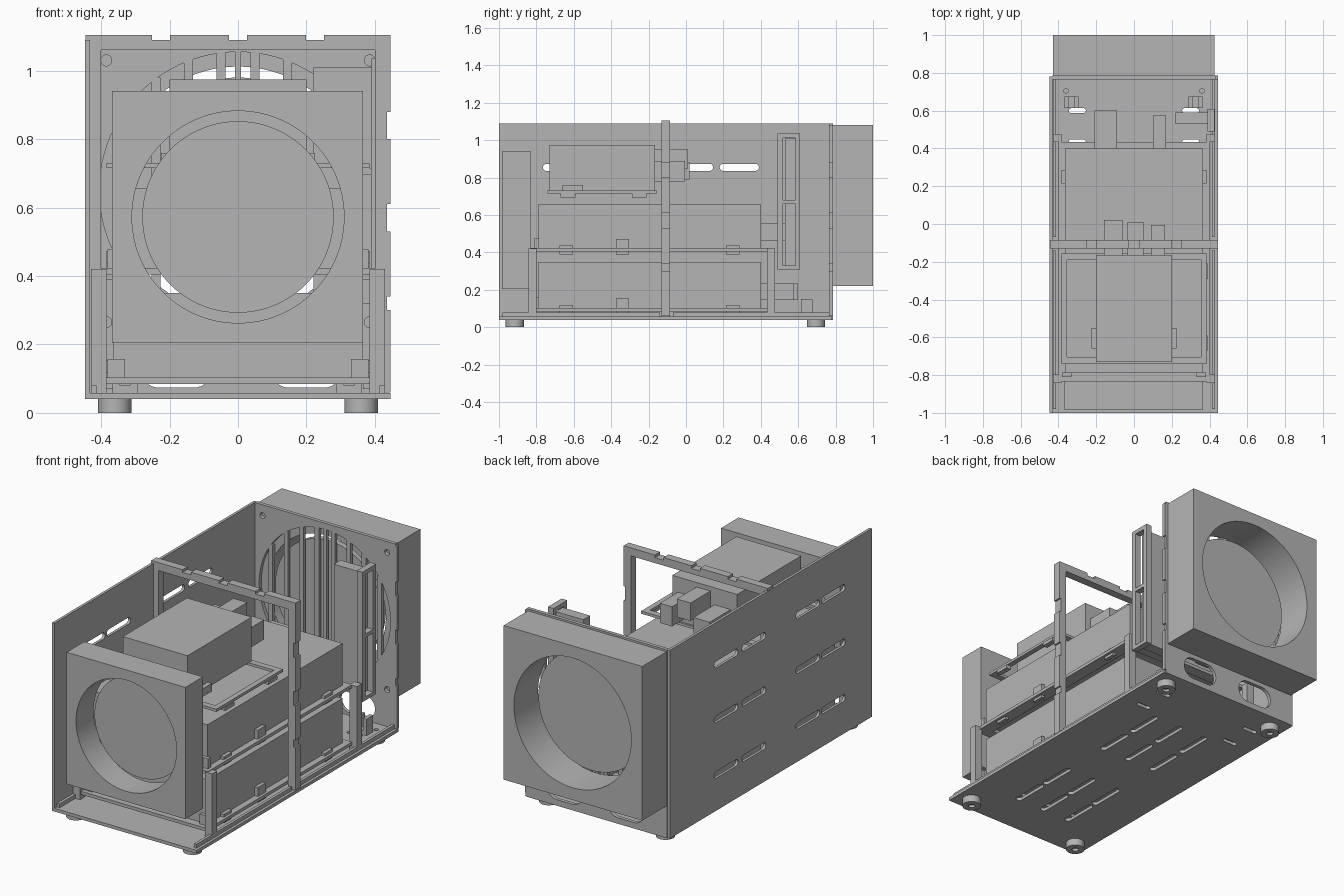
import bpy, bmesh, math
from mathutils import Matrix, Vector

cube = bpy.data.objects.get("Cube")
if cube:
    bpy.data.objects.remove(cube, do_unlink=True)

grey = bpy.data.materials.new("plain_grey")
grey.use_nodes = True
grey.diffuse_color = (0.46, 0.46, 0.46, 1)
grey.node_tree.nodes["Principled BSDF"].inputs["Base Color"].default_value = grey.diffuse_color


def add_box(bm, x, y, z):
    size = Matrix.Diagonal((x[1] - x[0], y[1] - y[0], z[1] - z[0], 1))
    mid = Vector((sum(x), sum(y), sum(z))) / 2
    bmesh.ops.create_cube(bm, size=1, matrix=Matrix.Translation(mid) @ size)


def finish(name, bm):
    bmesh.ops.recalc_face_normals(bm, faces=bm.faces)
    mesh = bpy.data.meshes.new(name)
    bm.to_mesh(mesh)
    bm.free()
    mesh.materials.append(grey)
    ob = bpy.data.objects.new(name, mesh)
    bpy.context.scene.collection.objects.link(ob)
    return ob


def box(name, x, y, z):
    bm = bmesh.new()
    add_box(bm, x, y, z)
    return finish(name, bm)


def boxes(name, parts):
    bm = bmesh.new()
    for part in parts:
        add_box(bm, *part)
    return finish(name, bm)


def add_slot(bm, axis, center, length, radius, along, depth, n=12):
    """Prism with rounded ends, pushed through along one axis."""
    normal = Vector([float(i == axis) for i in range(3)])
    u = Vector([float(i == along) for i in range(3)])
    v = normal.cross(u)
    half = max(length / 2 - radius, 0)
    ring = []
    for i in range(2 * n):
        a = math.pi * (i + 0.5) / n
        c = math.cos(a)
        shift = half if c > 0 else -half
        ring.append(Vector(center) + u * (c * radius + shift) + v * math.sin(a) * radius)
    low = [bm.verts.new(p - normal * depth / 2) for p in ring]
    high = [bm.verts.new(p + normal * depth / 2) for p in ring]
    bm.faces.new(low)
    bm.faces.new(high)
    for i in range(2 * n):
        j = (i + 1) % (2 * n)
        bm.faces.new((low[i], low[j], high[j], high[i]))


def cut(ob, bm):
    """Subtract the cutter mesh and keep only the result."""
    cutter = finish("cutter", bm)
    cutter.hide_render = True
    mod = ob.modifiers.new("cut", "BOOLEAN")
    mod.operation, mod.solver, mod.object = "DIFFERENCE", "EXACT", cutter
    bpy.context.view_layer.update()
    graph = bpy.context.evaluated_depsgraph_get()
    result = bpy.data.meshes.new_from_object(ob.evaluated_get(graph))
    ob.modifiers.clear()
    ob.data = result
    bpy.data.objects.remove(cutter, do_unlink=True)


def smooth(ob):
    bpy.ops.object.select_all(action="DESELECT")
    bpy.context.view_layer.objects.active = ob
    ob.select_set(True)
    bpy.ops.object.shade_smooth_by_angle(angle=math.radians(30))


def disc(name, center, radius, depth, axis):
    bm = bmesh.new()
    add_slot(bm, axis, center, 0, radius, (axis + 1) % 3, depth, 32)
    ob = finish(name, bm)
    smooth(ob)
    return ob


def fan(name, x, y, z, radius, hub_radius, hub_y):
    frame = box(name + "_frame", x, y, z)
    center = (0, sum(y) / 2, sum(z) / 2)
    bm = bmesh.new()
    add_slot(bm, 1, center, 0, radius, 0, 1, 40)
    cut(frame, bm)
    smooth(frame)
    disc(name + "_rotor", (0, hub_y, center[2]), hub_radius, 0.03, 1)


VENT_Y = (-0.66, -0.435, 0.04, 0.285)

# Floor plate with vents, rim strips and feet
floor = box("floor_plate", (-0.445, 0.445), (-1, 0.78), (0.04, 0.058))
bm = bmesh.new()
for y in VENT_Y:
    for x in (-0.17, 0, 0.17):
        add_slot(bm, 2, (x, y, 0.05), 0.21, 0.018, 1, 0.2)
for x in (-0.3, 0.3):
    for y in (0.435, 0.6):
        add_slot(bm, 2, (x, y, 0.05), 0.09, 0.013, 0, 0.2)
    add_slot(bm, 2, (x * 1.2, 0.705, 0.05), 0, 0.012, 0, 0.2)
cut(floor, bm)
boxes("floor_rim", [((x - 0.008, x + 0.008), y, (0.058, 0.08))
                    for x in (-0.422, 0.422) for y in ((-0.98, -0.14), (-0.07, 0.77))])
for sx in (-1, 1):
    for y in (-0.915, 0.695):
        foot = disc("foot", (sx * 0.36, y, 0.02), 0.049, 0.04, 2)
        bm = bmesh.new()
        add_slot(bm, 2, (sx * 0.36, y, 0), 0, 0.018, 0, 0.03)
        cut(foot, bm)

# Closed side panel with vents
side = box("side_panel", (-0.447, -0.432), (-1, 0.78), (0.04, 1.09))
bm = bmesh.new()
for y in VENT_Y:
    for z in (0.24, 0.55, 0.855):
        add_slot(bm, 0, (-0.44, y, z), 0.21, 0.019, 1, 0.2)
cut(side, bm)

# Back panel with grille, cable openings and edge tabs
back = box("back_panel", (-0.432, 0.435), (0.765, 0.785), (0.04, 1.09))
bm = bmesh.new()
add_slot(bm, 1, (0, 0.775, 0.65), 0, 0.405, 0, 0.2, 40)
for x in (-0.18, 0.2):
    add_slot(bm, 1, (x, 0.775, 0.135), 0.22, 0.062, 0, 0.2)
for x in (-0.385, 0.385):
    for z in (0.265, 1.03):
        add_slot(bm, 1, (x, 0.775, z), 0, 0.016, 0, 0.2)
cut(back, bm)
bars = []
for x in (-0.335, -0.24, -0.145, -0.05, 0, 0.05, 0.145, 0.24, 0.335):
    h = math.sqrt(0.405 ** 2 - x * x) + 0.004
    w = 0.013 if x else 0.009
    bars.append(((x - w, x + w), (0.766, 0.784), (0.65 - h, 0.65 + h)))
boxes("back_grille", bars)
boxes("back_tabs", [((0.435, 0.445), (0.765, 0.785), z)
                    for z in ((0.06, 0.3), (0.34, 0.53), (0.61, 0.8), (0.88, 1.08))])

# Fans
fan("rear_fan", (-0.43, 0.425), (0.786, 1), (0.22, 1.08), 0.362, 0.33, 0.815)
fan("front_fan", (-0.368, 0.365), (-0.985, -0.83), (0.205, 0.94), 0.31, 0.28, -0.85)

# Middle frame with notched top bar
frame = boxes("middle_frame", [
    ((-0.445, 0.445), (-0.13, -0.085), (1.06, 1.105)),
    ((-0.435, -0.4), (-0.13, -0.085), (0.058, 1.062)),
    ((0.4, 0.435), (-0.13, -0.085), (0.058, 1.062))])
bm = bmesh.new()
for x in (-0.225, 0, 0.225):
    add_box(bm, (x - 0.026, x + 0.026), (-0.2, 0), (1.09, 1.2))
cut(frame, bm)
boxes("frame_tabs", [((s * 0.44 - 0.005, s * 0.44 + 0.005), (-0.13, -0.085), z)
                     for s in (-1, 1)
                     for z in ((0.06, 0.3), (0.34, 0.53), (0.61, 0.8), (0.88, 1.065))])

# Corner posts that carry the trays
for sx in (-1, 1):
    for y in (-0.82, 0.455):
        xs = sorted((sx * 0.385, sx * 0.43))
        box("tray_post", xs, (y - 0.022, y + 0.022), (0.058, 0.42))

# Two drive units on trays, with side clips and rear plugs
for level, low, top in (("lower", 0.085, 0.35), ("upper", 0.405, 0.657)):
    floor_z = low + 0.018
    box(level + "_drive", (-0.365, 0.365), (-0.79, 0.4), (floor_z, top))
    rails = [((-0.4, 0.4), (-0.835, -0.77), (low, floor_z)),
             ((-0.4, 0.4), (0.37, 0.435), (low, floor_z))]
    clips = []
    for sx in (-1, 1):
        rails.append((sorted((sx * 0.33, sx * 0.4)), (-0.77, 0.37), (low, floor_z)))
        for y in (-0.64, -0.34, 0.25):
            tall = 0.05 if y == -0.34 else 0.015
            clips.append((sorted((sx * 0.365, sx * 0.385)), (y - 0.035, y + 0.035),
                          (low - 0.015, floor_z + tall)))
        clips.append((sorted((sx * 0.33, sx * 0.382)), (-0.81, -0.785), (floor_z, floor_z + 0.055)))
    boxes(level + "_tray", rails)
    boxes(level + "_clips", clips)
    boxes(level + "_plugs", [((-0.21, -0.09), (0.4, 0.6), (low + 0.06, low + 0.15)),
                             ((0.1, 0.17), (0.4, 0.575), (low + 0.06, low + 0.15))])

# Power unit on an open tray
box("power_unit", (-0.2, 0.2), (-0.73, -0.165), (0.73, 0.975))
boxes("power_tray", [
    ((-0.385, 0.385), (-0.74, -0.705), (0.715, 0.73)),
    ((-0.385, 0.385), (-0.19, -0.155), (0.715, 0.73)),
    ((-0.385, -0.355), (-0.705, -0.19), (0.715, 0.73)),
    ((0.355, 0.385), (-0.705, -0.19), (0.715, 0.73))])
boxes("power_clips", [(sorted((s * 0.2, s * 0.225)), (-0.66, -0.55), (0.715, 0.76)) for s in (-1, 1)])
boxes("power_tray_clips", [((0.36, 0.39), (y - 0.04, y + 0.04), (0.695, 0.715)) for y in (-0.63, -0.25)])
boxes("power_plugs", [((-0.16, -0.06), (-0.165, 0.02), (0.79, 0.88)),
                      ((-0.035, 0.05), (-0.165, 0.01), (0.85, 0.95)),
                      ((0.09, 0.165), (-0.165, -0.005), (0.78, 0.89))])

# Upright card and its holder with two windows
box("upright_card", (0.22, 0.39), (0.53, 0.59), (0.32, 1.01))
boxes("card_holder",
      [((0.39, 0.425), y, (0.31, 1.035)) for y in ((0.49, 0.518), (0.585, 0.61))] +
      [((0.39, 0.425), (0.518, 0.585), z) for z in ((0.31, 0.33), (0.66, 0.68), (1.012, 1.035))])

# Small floor brackets near the back
for x in (-0.33, 0.325):
    boxes("floor_bracket", [
        ((x - 0.037, x + 0.037), (0.615, 0.675), (0.058, 0.08)),
        ((x - 0.037, x - 0.015), (0.615, 0.675), (0.08, 0.15)),
        ((x + 0.015, x + 0.037), (0.615, 0.675), (0.08, 0.15))])
